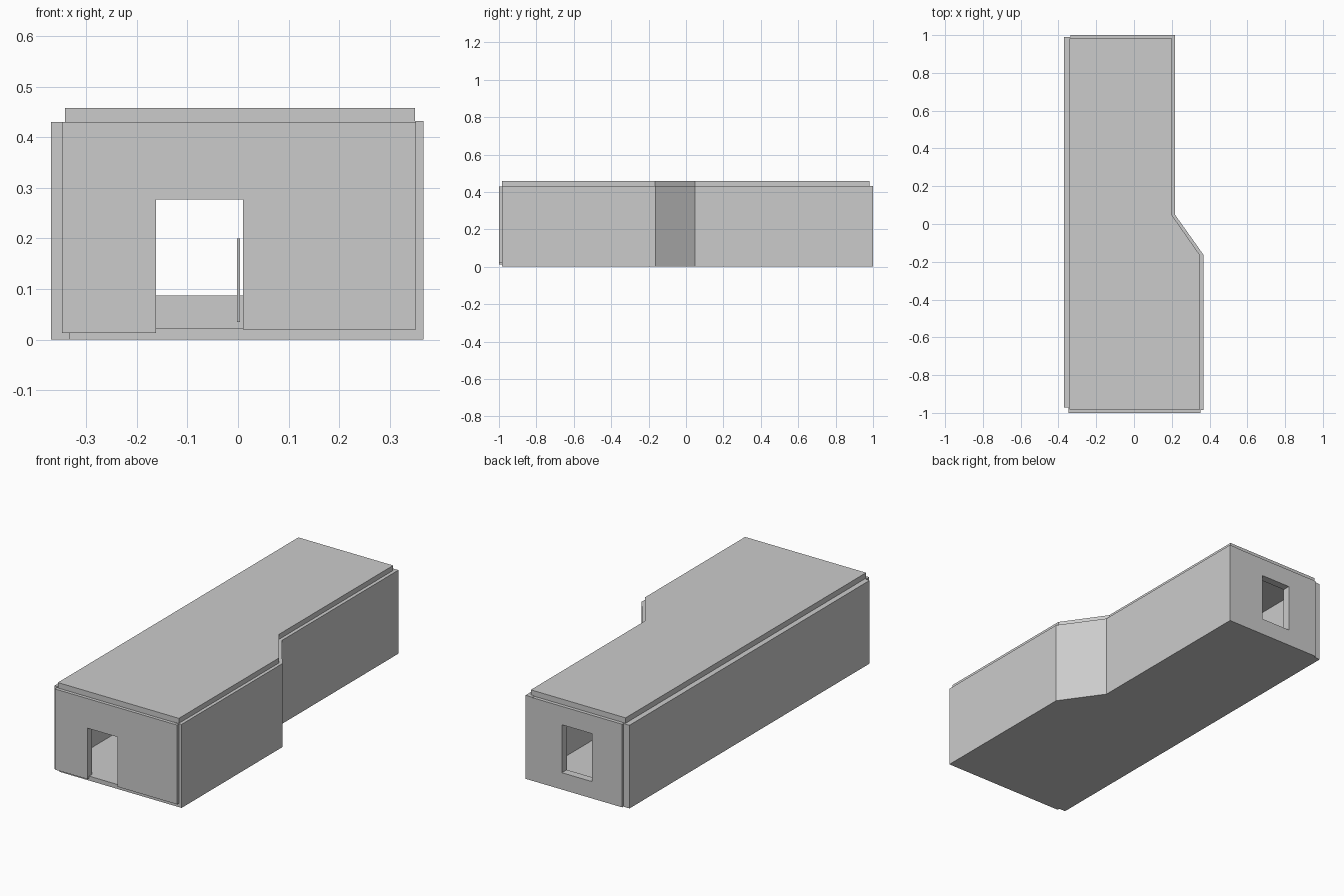
import bpy, bmesh
from mathutils import Vector

if "Cube" in bpy.data.objects:
    bpy.data.objects.remove(bpy.data.objects["Cube"])


def prism(name, outline, low, high, axis="z"):
    """Extrude a flat outline: (x, y) along z, or (x, z) along y."""
    bm = bmesh.new()
    if axis == "z":
        pts = [(a, b, low) for a, b in outline]
        step = Vector((0, 0, high - low))
    else:
        pts = [(a, low, b) for a, b in outline]
        step = Vector((0, high - low, 0))
    face = bm.faces.new([bm.verts.new(p) for p in pts])
    new = bmesh.ops.extrude_face_region(bm, geom=[face])["geom"]
    bmesh.ops.translate(bm, vec=step, verts=[v for v in new if isinstance(v, bmesh.types.BMVert)])
    bmesh.ops.recalc_face_normals(bm, faces=bm.faces)
    mesh = bpy.data.meshes.new(name)
    bm.to_mesh(mesh)
    bm.free()
    obj = bpy.data.objects.new(name, mesh)
    bpy.context.collection.objects.link(obj)
    return obj


def rect(x0, x1, b0, b1):
    return [(x0, b0), (x1, b0), (x1, b1), (x0, b1)]


# Floor slab, stepping in along the right side
prism("floor", [(-0.333, -0.985), (0.335, -0.985), (0.335, -0.17),
                (0.186, 0.04), (0.186, 0.97), (-0.333, 0.97)], 0, 0.023)

# Left wall
prism("left_wall", rect(-0.37, -0.333, -0.972, 0.99), 0, 0.43)

# Right wall with the diagonal bend
prism("right_wall", [(0.367, -0.985), (0.367, -0.162), (0.218, 0.048), (0.218, 1.0),
                     (0.178, 1.0), (0.178, 0.035), (0.327, -0.175), (0.327, -0.985)], 0, 0.432)

# Front wall with the doorway
prism("front_wall", [(-0.348, 0.013), (-0.162, 0.013), (-0.162, 0.277), (0.01, 0.277),
                     (0.01, 0.02), (0.352, 0.02), (0.352, 0.43), (-0.348, 0.43)],
      -1.0, -0.96, "y")

# Back wall with the window opening
back = prism("back_wall", rect(-0.335, 0.2, 0, 0.43), 0.96, 1.0, "y")
cutter = prism("window_cutter", rect(-0.162, 0.01, 0.087, 0.335), 0.9, 1.1, "y")
cutter.hide_render = True
cutter.display_type = "WIRE"
mod = back.modifiers.new("window", "BOOLEAN")
mod.operation = "DIFFERENCE"
mod.solver = "EXACT"
mod.object = cutter

# Roof slab, set slightly inside the walls
prism("roof", [(-0.342, -0.983), (0.35, -0.983), (0.35, -0.166),
               (0.2, 0.048), (0.2, 0.982), (-0.342, 0.982)], 0.43, 0.458)

# Thin upright panel standing inside the room
prism("inner_panel", rect(-0.002, 0.004, -0.03, 0.03), 0.035, 0.2)
